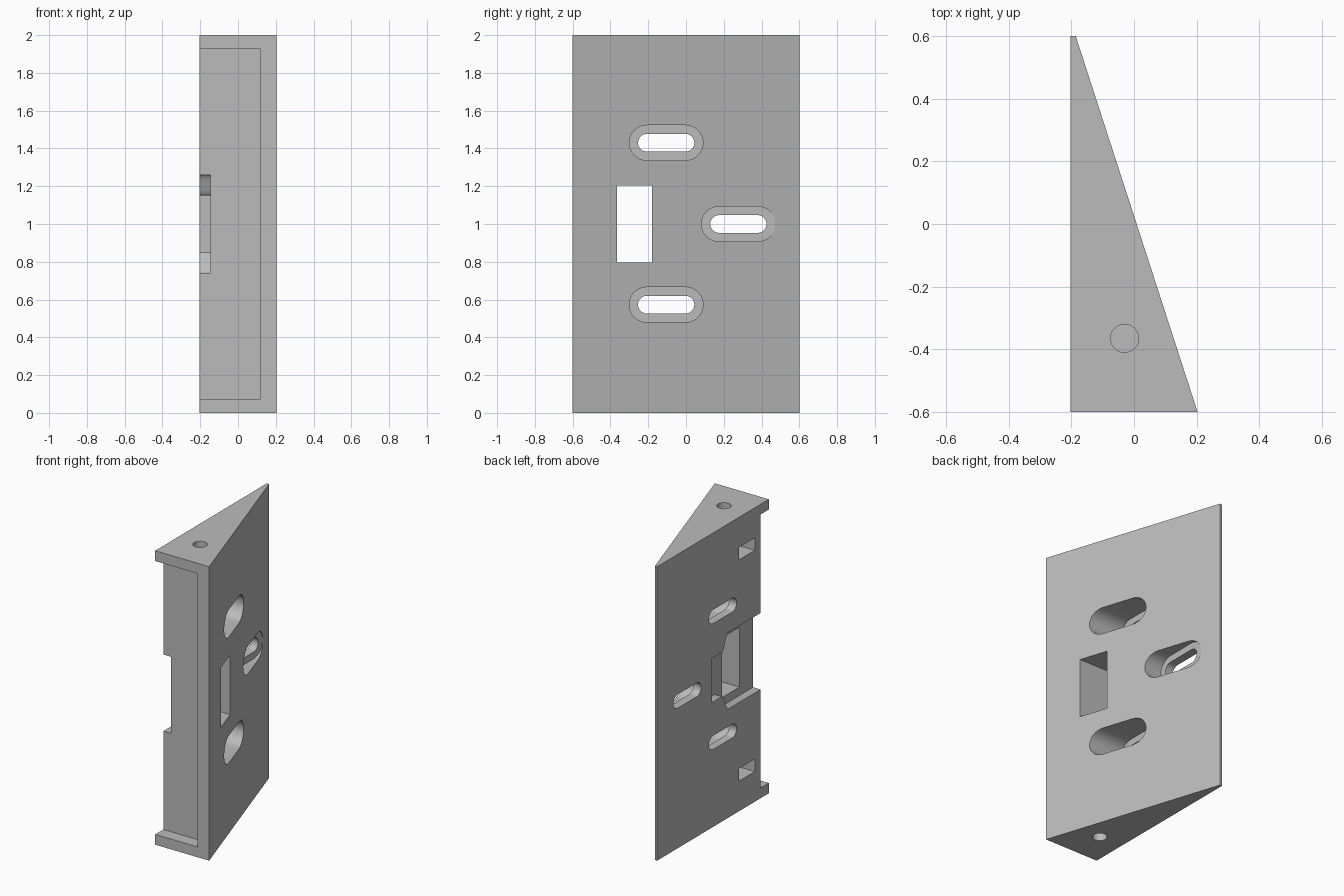
import bpy, bmesh, math
from mathutils import Vector

cube = bpy.data.objects.get("Cube")
if cube:
    bpy.data.objects.remove(cube, do_unlink=True)

grey = bpy.data.materials.new("plain_grey")
grey.use_nodes = True
colour = (0.5, 0.5, 0.5, 1)
grey.diffuse_color = colour
grey.node_tree.nodes["Principled BSDF"].inputs["Base Color"].default_value = colour

BACK = -0.203          # flat mounting face
FLOOR = BACK + 0.057   # depth of the cable notch and the slot floors
FAR = 0.5              # beyond the sloping face
OUT = BACK - 0.1       # beyond the mounting face


def prism(name, outline, axis, lo, hi):
    """Extrude an outline: (y, z) points along x, or (x, y) points along z."""
    place = (lambda a, b: (lo, a, b)) if axis == "x" else (lambda a, b: (a, b, lo))
    step = Vector((hi - lo, 0, 0) if axis == "x" else (0, 0, hi - lo))
    bm = bmesh.new()
    face = bm.faces.new([bm.verts.new(place(a, b)) for a, b in outline])
    top = bmesh.ops.extrude_face_region(bm, geom=[face])["geom"]
    bmesh.ops.translate(bm, vec=step, verts=[v for v in top if isinstance(v, bmesh.types.BMVert)])
    bmesh.ops.recalc_face_normals(bm, faces=bm.faces)
    mesh = bpy.data.meshes.new(name)
    bm.to_mesh(mesh)
    bm.free()
    mesh.materials.append(grey)
    obj = bpy.data.objects.new(name, mesh)
    bpy.context.collection.objects.link(obj)
    return obj


def rect(a0, a1, b0, b1):
    return [(a0, b0), (a1, b0), (a1, b1), (a0, b1)]


def stadium(a, b, half, r, n=16):
    """Rounded slot outline; half = 0 gives a circle."""
    pts = []
    for side, start in ((1, -math.pi / 2), (-1, math.pi / 2)):
        for i in range(n + (1 if half else 0)):
            t = start + math.pi * i / n
            pts.append((a + side * half + r * math.cos(t), b + r * math.sin(t)))
    return pts


# Wedge-shaped body
body = prism("wedge_bracket", [(BACK, -0.6), (0.203, -0.6), (-0.186, 0.6), (BACK, 0.6)], "z", 0, 2)

cutters = []


def cut(*args):
    cutters.append(prism("cutter", *args))


# Shallow recess in the front face, open towards the mounting face
cut(rect(OUT, 0.117, -0.7, -0.512), "z", 0.07, 1.93)

# Cable notch with curved shoulders, then the window through the wedge
shoulder = []
for i in range(13):
    t = i / 12
    shoulder.append((-0.165 + 0.07 * t, 0.205 + 0.055 * math.cos(math.pi * t)))
upper = [(-0.7, 0.26)] + shoulder + [(0.01, 0.15)]
notch = [(y, 1 + z) for y, z in upper] + [(y, 1 - z) for y, z in reversed(upper)]
cut(notch, "x", OUT, FLOOR)
cut(rect(-0.365, -0.18, 0.797, 1.203), "x", OUT, FAR)

# Screw slots: wide from the sloping face, narrow through the floor
for y, z in ((-0.105, 1.43), (-0.105, 0.573), (0.277, 1.0)):
    cut(stadium(y, z, 0.102, 0.093), "x", FLOOR, FAR)
    cut(stadium(y, z, 0.102, 0.047), "x", OUT, FAR)

# Nut pockets from the mounting face, with bores from both ends
for lo, hi, pocket_lo, pocket_hi in ((1.75, 2.1, 1.71, 1.795), (-0.1, 0.25, 0.205, 0.29)):
    cut(rect(-0.45, -0.28, pocket_lo, pocket_hi), "x", OUT, 0.055)
    cut(stadium(-0.03, -0.365, 0, 0.045), "z", lo, hi)

# Apply the cuts
bpy.context.view_layer.objects.active = body
for cutter in cutters:
    mod = body.modifiers.new("cut", "BOOLEAN")
    mod.operation = "DIFFERENCE"
    mod.solver = "EXACT"
    mod.object = cutter
    bpy.ops.object.modifier_apply(modifier=mod.name)
    bpy.data.objects.remove(cutter, do_unlink=True)

bpy.ops.object.select_all(action="DESELECT")
body.select_set(True)
bpy.ops.object.shade_smooth_by_angle(angle=math.radians(30))
